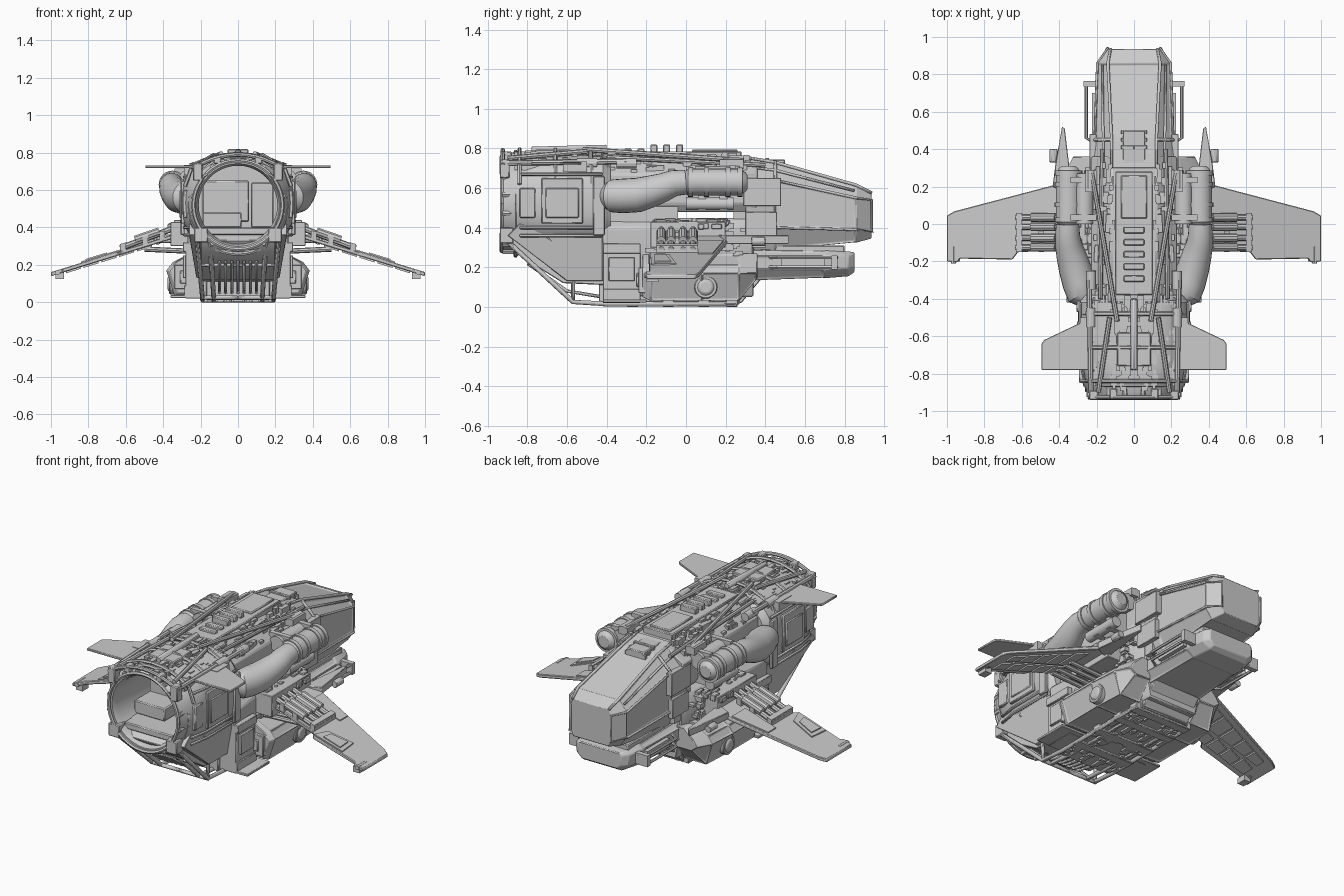
import bpy, bmesh, math, random
from mathutils import Vector
random.seed(4)

# ---------- helpers ----------
def loft(bm, rings):
    vs = [[bm.verts.new(p) for p in r] for r in rings]
    n = len(vs[0])
    faces = [bm.faces.new((a[i], a[(i+1) % n], b[(i+1) % n], b[i]))
             for a, b in zip(vs, vs[1:]) for i in range(n)]
    bm.faces.new(vs[0]); bm.faces.new(vs[-1])
    return faces

def box(bm, x0, x1, y0, y1, z0, z1):
    loft(bm, [[(x0, y0, z), (x1, y0, z), (x1, y1, z), (x0, y1, z)] for z in (z0, z1)])

def prism_x(bm, yz, x0, x1):
    loft(bm, [[(x, y, z) for y, z in yz] for x in (x0, x1)])

def sheet(bm, xy, zf, t):
    loft(bm, [[(x, y, zf(x) + d) for x, y in xy] for d in (-t, t)])

def tube(bm, pts, r, seg=8):
    pts = [Vector(p) for p in pts]
    rad = r if isinstance(r, (list, tuple)) else [r] * len(pts)
    rings = []
    for i, p in enumerate(pts):
        t = (pts[min(i+1, len(pts)-1)] - pts[max(i-1, 0)]).normalized()
        ref = Vector((0, 0, 1)) if abs(t.z) < .8 else Vector((0, 1, 0))
        u = t.cross(ref).normalized(); v = u.cross(t)
        rings.append([p + rad[i] * (u*math.cos(a) + v*math.sin(a))
                      for a in (math.tau*k/seg for k in range(seg))])
    loft(bm, rings)

def oval(y, cz, hw, hh, n=2, seg=40):
    def f(c): return math.copysign(abs(c) ** (2/n), c)
    return [(hw*f(math.cos(a)), y, cz + hh*f(math.sin(a))) for a in (math.tau*k/seg for k in range(seg))]

def octo(y, tw, z1, hw, s1, s0, bw, z0):
    return [(tw, y, z1), (hw, y, s1), (hw, y, s0), (bw, y, z0),
            (-bw, y, z0), (-hw, y, s0), (-hw, y, s1), (-tw, y, z1)]

def clutter(bm, n, xr, yr, zf, s=.03):
    for _ in range(n):
        x, y = random.uniform(*xr), random.uniform(*yr)
        a, b, h = (random.uniform(.25, 1) * s for _ in range(3))
        z = zf(x, y)
        box(bm, x-a*.6, x+a*.6, y-b, y+b, z-.02, z+h*.6)

def inset(bm, faces, t, d):
    bmesh.ops.recalc_face_normals(bm, faces=bm.faces)
    bmesh.ops.inset_individual(bm, faces=faces, thickness=t, depth=d)

def make(name, build, mirror=False, bevel=0):
    bm = bmesh.new(); build(bm)
    bmesh.ops.recalc_face_normals(bm, faces=bm.faces)
    me = bpy.data.meshes.new(name); bm.to_mesh(me); bm.free()
    ob = bpy.data.objects.new(name, me); bpy.context.collection.objects.link(ob)
    if bevel:
        m = ob.modifiers.new("bevel", 'BEVEL'); m.width = bevel; m.limit_method = 'ANGLE'
    if mirror:
        ob.modifiers.new("mirror", 'MIRROR')

def roof(x): return .795 - x*x*1.3                      # arched rear roof line

# ---------- rear drum with open round hatch ----------
make("rear_drum", lambda bm: loft(bm, [oval(-.38, .53, .27, .21, 3), oval(-.42, .53, .3, .24, 2.9),
    oval(-.72, .53, .3, .245, 2.7), oval(-.84, .53, .28, .245, 2.3), oval(-.9, .525, .25, .245),
    oval(-.92, .52, .245, .24), oval(-.92, .52, .222, .222), oval(-.89, .52, .21, .21), oval(-.48, .52, .21, .21)]))
def interior(bm):
    box(bm, -.17, .17, -.88, -.5, .36, .4)
    box(bm, -.19, .02, -.75, -.5, .4, .48)
    box(bm, -.19, .06, -.6, -.5, .43, .65)
    box(bm, .07, .19, -.55, -.47, .4, .64)
make("hold_interior", interior, bevel=.006)
def hatch_frame(bm):
    for k in range(16):
        a = math.tau*(k+.5)/16
        p = Vector((math.cos(a)*.245, -.925, .52 + math.sin(a)*.245))
        tube(bm, [p, p + Vector((0, .06, 0))], .014, 6)
    for y, r in ((-.93, .238), (-.86, .262)):
        tube(bm, [(r*math.cos(a), y, .52 + r*math.sin(a)) for a in (math.tau*k/40 for k in range(41))], .011, 6)
    tube(bm, [(x*.048, -.925, roof(x*.048)-.005) for x in range(-5, 6)], .012)
make("hatch_frame", hatch_frame)
def clamps(bm):
    box(bm, .19, .24, -.94, -.89, .65, .745)
    box(bm, .09, .13, -.935, -.88, .74, .785)
    box(bm, .16, .235, -.94, -.87, .32, .4)
    box(bm, .285, .306, -.73, -.52, .42, .65)      # side hatch
    box(bm, .3, .312, -.71, -.54, .45, .6)
    box(bm, .285, .308, -.47, -.41, .36, .66)
    box(bm, .27, .295, -.84, -.76, .45, .6)
    for z in (.36, .4, .67): tube(bm, [(.265, -.84, z), (.287, -.72, z), (.287, -.42, z)], .01, 6)
make("drum_side_panels", clamps, True, .005)

# ---------- middle hull, upper and lower halves with a slot between ----------
make("upper_hull", lambda bm: loft(bm, [octo(y, .12, z, .23, .67, .52, .2, .478)
    for y, z in ((-.42, .775), (0, .765), (.36, .74))]), bevel=.008)
make("lower_hull", lambda bm: loft(bm, [octo(y, .2, .448, w, .4, .2, .17, .05)
    for y, w in ((-.42, .27), (-.2, .25), (.25, .24), (.34, .2))]), bevel=.008)
def core(bm):
    box(bm, -.22, .22, -.42, -.04, .4, .55)
    box(bm, -.2, .2, .24, .4, .3, .6)
make("hull_core", core)

# ---------- cockpit nose ----------
def cockpit(bm):
    f = loft(bm, [octo(.3, .12, .75, .22, .65, .4, .16, .29), octo(.45, .12, .725, .21, .64, .4, .16, .285),
        octo(.86, .14, .61, .195, .55, .39, .15, .325), octo(.935, .125, .575, .14, .54, .38, .12, .345)])
    inset(bm, f[8:16], .014, -.008)
make("cockpit", cockpit, bevel=.003)
def cockpit_frame(bm):
    tube(bm, [(.12, .3, .755), (.12, .45, .73), (.14, .86, .615), (.125, .938, .575)], .009, 6)
    tube(bm, [(.165, .3, .71), (.165, .45, .69), (.17, .85, .587)], .008, 6)
    tube(bm, [(.21, .45, .64), (.196, .86, .55), (.14, .938, .54), (.14, .938, .38), (.196, .86, .39), (.21, .45, .4), (.21, .45, .64)], .008, 6)
    tube(bm, [(.12, .45, .73), (.215, .45, .64)], .01, 6)
    box(bm, .2, .238, .29, .48, .51, .65)           # cheek panel
    box(bm, .2, .23, .3, .46, .36, .48)
    for y in (.4, .44, .48): box(bm, 0, .07, y, y+.02, .7, .752-(y-.4)*.28)
make("cockpit_frame", cockpit_frame, True, .003)
def chin(bm):
    f = loft(bm, [octo(.3, .17, .29, .21, .26, .19, .17, .13), octo(.7, .165, .285, .2, .26, .19, .15, .145),
              octo(.82, .155, .28, .18, .26, .195, .135, .155), octo(.85, .14, .275, .15, .26, .2, .12, .175)])
    inset(bm, f[:8], .014, -.007)
    box(bm, -.16, .16, .4, .8, .27, .31)
make("chin", chin, bevel=.005)
def nose_rails(bm):
    for z in (.2, .25): tube(bm, [(.19, .42, z), (.255, .46, z), (.255, .74, z), (.2, .76, z)], .009, 6)
    box(bm, .18, .27, .735, .765, .19, .26)
    box(bm, .2, .225, .48, .7, .2, .25)
make("nose_rails", nose_rails, True)

# ---------- belly, stern slope and side pods ----------
def belly(bm):
    prism_x(bm, [(-.9, .33), (-.86, .27), (-.62, .12), (-.4, .11), (-.4, .4), (-.8, .4)], -.2, .2)
    box(bm, -.17, .17, -.44, .27, .012, .12)
    prism_x(bm, [(.2, .015), (.28, .02), (.38, .14), (.38, .3), (.2, .3)], -.16, .16)
    for i in range(-3, 4): tube(bm, [(i*.033, -.8, .22), (i*.033, -.6, .08), (i*.033, -.42, .05)], .01, 6)
    for y in (-.3, -.12, .06, .2): box(bm, -.2, .2, y, y+.06, 0, .05)
make("belly", belly, bevel=.004)
def belly_frame(bm):
    for x in (.13, .19):
        tube(bm, [(x*1.15, -.9, .33), (x, -.57, .025), (x, -.4, .015), (x, .25, .015)], .014, 6)
    tube(bm, [(.19, -.57, .03), (.2, -.57, .2), (.25, -.7, .36)], .012, 6)
    tube(bm, [(0, -.57, .025), (.2, -.57, .025)], .013, 6)
    tube(bm, [(0, -.75, .2), (.2, -.75, .2)], .013, 6)
    loft(bm, [[(x, -.9, .36), (x-d, -.6, .13), (x-d, -.42, .13), (x, -.42, .36), (x, -.84, .42)] for x, d in ((.19, 0), (.262, .04))])
    box(bm, .16, .28, -.42, -.23, .02, .28)
    box(bm, .27, .295, -.39, -.26, .13, .25)
    box(bm, .26, .295, -.42, -.23, .27, .32)
    box(bm, .27, .29, -.42, -.23, .03, .09)
    box(bm, .15, .36, -.42, -.2, .022, .038)
make("belly_frame", belly_frame, True, .003)
def pod(bm):
    def sec(y, k, b): return [(.18, y, b), (.34*k, y, b), (.385*k, y, .17), (.35*k, y, .215), (.24, y, .27), (.18, y, .27)]
    f = loft(bm, [sec(-.22, .95, .05), sec(-.18, 1, .03), sec(.08, 1, .03), sec(.27, .97, .03), sec(.36, .85, .14)])
    inset(bm, [q for q in f if q.calc_area() > .01], .012, -.008)
    tube(bm, [(.33, .1, .1), (.368, .1, .1)], .058, 24)
    tube(bm, [(.365, .1, .1), (.378, .1, .1)], [.045, .03], 24)
    box(bm, .22, .34, -.24, -.2, .07, .2)
    box(bm, .24, .31, -.25, -.2, .1, .17)
make("side_pod", pod, True, .004)

# ---------- engines and ducts ----------
def engine(bm):
    tube(bm, [(.35, .31, .63), (.35, .3, .63), (.35, .27, .63), (.35, .01, .63), (.35, -.01, .63)], [.035, .05, .068, .068, .05], 24)
    for y in (.01, .09, .2, .26): tube(bm, [(.35, y, .63), (.35, y+.025, .63)], .074, 24)
    tube(bm, [(.265, .27, .66), (.265, 0, .66)], .05, 16)
    tube(bm, [(.33, .24, .52), (.33, 0, .52)], .032, 16)
    for y in (.06, .17): box(bm, .2, .35, y, y+.04, .49, .68)
    for y in (.02, .22): box(bm, .2, .34, y, y+.03, .66, .715)
make("engine", engine, True)
make("intake_duct", lambda bm: tube(bm, [(.355, .0, .63), (.355, -.06, .625), (.35, -.11, .605), (.335, -.17, .585),
    (.315, -.24, .565), (.295, -.32, .56), (.28, -.37, .56), (.24, -.4, .56)],
    [.062, .066, .072, .08, .087, .087, .083, .06], 24), True)

# ---------- main wings ----------
def wz(x): return .335 - (x - .4)*.308
make("wing", lambda bm: sheet(bm, [(.3, .17), (.4, .215), (.96, .068), (1, .045), (1, -.2), (.945, -.205), (.93, -.185),
    (.65, -.19), (.62, -.15), (.3, -.14)], wz, .011), True, .004)
def wing_parts(bm):
    sheet(bm, [(.65, -.18), (.68, -.085), (.83, -.05), (.84, -.175)], lambda x: wz(x) + .012, .006)
    sheet(bm, [(.7, -.16), (.71, -.1), (.81, -.075), (.815, -.16)], lambda x: wz(x) + .018, .006)
    sheet(bm, [(.45, .06), (.45, .19), (.66, .135), (.66, .06)], lambda x: wz(x) + .01, .008)
    for i in range(5):                                  # underside panels
        x = .46 + i*.095
        for y0, y1 in ((-.14, -.04), (-.02, .17 - .25*(x-.4))):
            sheet(bm, [(x, y0), (x+.08, y0), (x+.08, y1-.02), (x, y1)], lambda x: wz(x) - .012, .008)
    for y in (-.125, -.075, -.015, .035):
        tube(bm, [(.22, y, .42), (.36, y, .39), (.63, y, wz(.63)+.025)], .016)
        tube(bm, [(.42, y, wz(.42)+.05), (.55, y, wz(.55)+.045)], .023, 10)
        tube(bm, [(.2, y, .27), (.5, y, wz(.5)-.02)], .014)
    for x in (.39, .48, .6): sheet(bm, [(x, -.15), (x+.03, -.15), (x+.03, .06), (x, .06)], lambda x: wz(x) + .025, .022)
    tube(bm, [(.965, -.21, .16), (.965, -.12, .16)], .014)
    box(bm, .93, .975, -.2, -.14, .125, .16)
make("wing_mechanism", wing_parts, True)
def wing_root(bm):
    box(bm, .2, .36, -.18, .2, .3, .43)
    sheet(bm, [(.33, .15), (.435, .2), (.42, .32), (.385, .52), (.37, .51), (.345, .3)], lambda x: .34, .022)
    tube(bm, [(.43, .33, .33), (.43, .4, .33)], .022, 12)
    clutter(bm, 30, (.22, .37), (-.16, .22), lambda x, y: .43 - max(0, x-.3)*.3, .03)
make("wing_root", wing_root, True, .003)

# ---------- rear fins ----------
make("rear_fin", lambda bm: sheet(bm, [(.2, -.5), (.27, -.52), (.48, -.62), (.495, -.64), (.495, -.78), (.2, -.78)],
    lambda x: .725, .007), True, .003)

# ---------- roof spine ----------
def spine(bm):
    box(bm, -.1, .1, -.38, .28, .74, .785)
    box(bm, -.07, .07, .03, .26, .74, .795)
    box(bm, -.06, .06, .28, .5, .68, .745)
    box(bm, -.09, .09, -.76, -.58, .74, .795)
    for i in range(5): box(bm, -.055, .055, -.31+i*.065, -.275+i*.065, .78, .82 if i > 1 else .8)
    tube(bm, [(0, -.78, .79), (0, -.4, .8)], .02, 12)
make("roof_spine", spine, bevel=.005)
def roof_rails(bm):
    tube(bm, [(.09, -.52, .795), (.225, .27, .74)], .013)
    tube(bm, [(.13, -.5, .785), (.19, -.9, .75)], .013)
    tube(bm, [(.23, -.9, .725), (.24, -.3, .735)], .015)
    tube(bm, [(.18, -.4, .755), (.17, .4, .715)], .012)
    for y in (-.84, -.66, -.48):
        tube(bm, [(x, y, roof(x)) for x in (0, .07, .13, .18, .22, .25)] + [(.285, y, .62)], .011, 6)
    for y in (-.5, -.3, .24): tube(bm, [(.23, y-.05, .725), (.23, y+.05, .725)], .026, 12)
    box(bm, .2, .29, -.62, -.5, .68, .735)
    box(bm, .2, .26, .17, .29, .7, .745)
make("roof_rails", roof_rails, True)
def fittings(bm):
    clutter(bm, 110, (.02, .23), (-.87, -.4), lambda x, y: roof(x) - .02, .032)
    clutter(bm, 60, (.1, .21), (-.38, .33), lambda x, y: .762 - max(0, x-.12)*.85, .03)
    clutter(bm, 50, (.02, .18), (-.42, .25), lambda x, y: .021, .03)
    for _ in range(50):                                 # boxes along the lower flank
        y, z, s = random.uniform(-.2, .3), random.uniform(.26, .43), random.uniform(.008, .025)
        box(bm, .2, .25 + s, y-s, y+s*1.5, z-s*.6, z+s*.6)
make("small_fittings", fittings, True)

# smooth curved parts, keep hard edges crisp
for ob in bpy.context.scene.objects: ob.select_set(True)
bpy.context.view_layer.objects.active = bpy.context.scene.objects[0]
bpy.ops.object.shade_smooth_by_angle(angle=math.radians(28))
